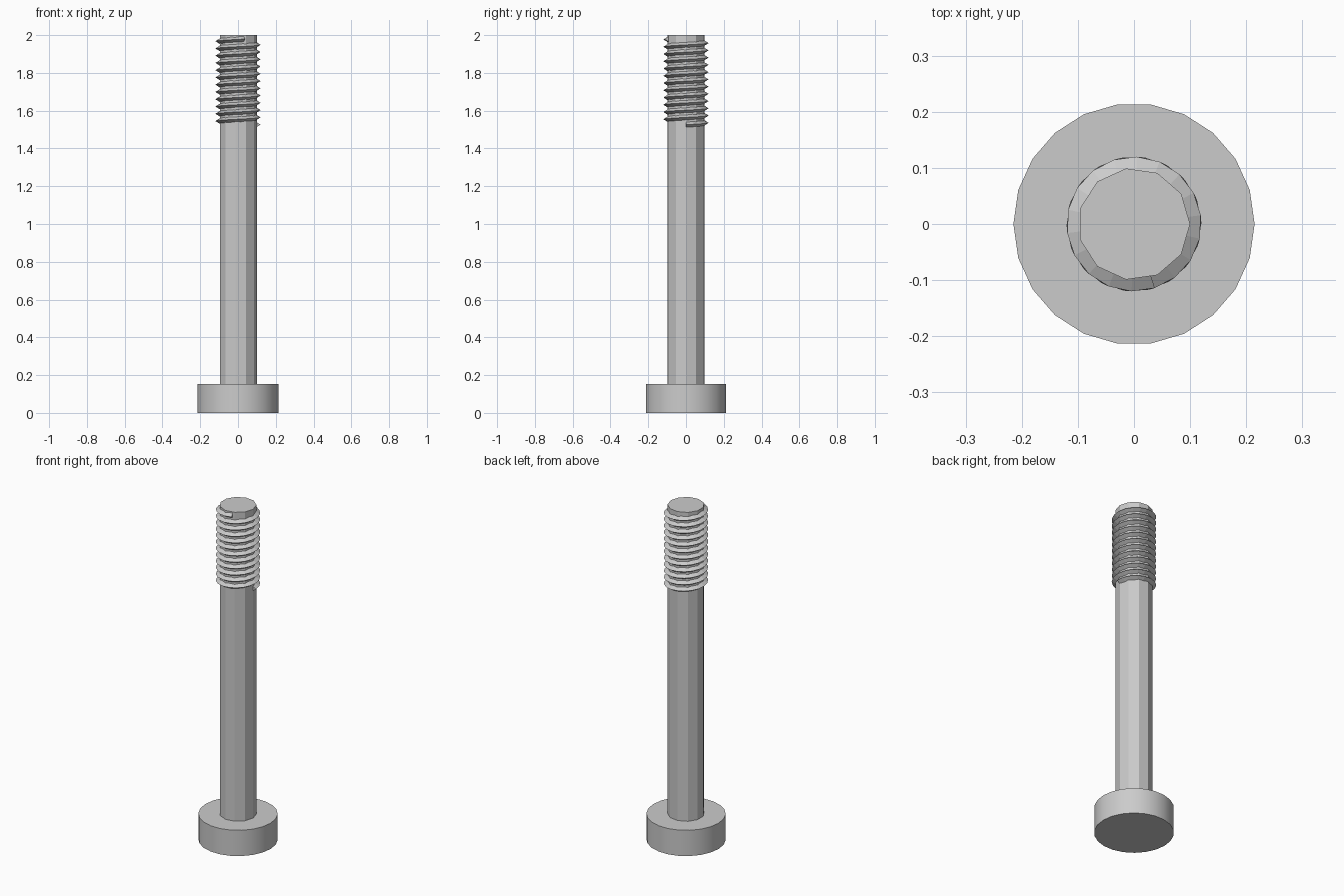
import bpy, bmesh
from math import cos, sin, tau, radians

if "Cube" in bpy.data.objects:
    bpy.data.objects.remove(bpy.data.objects["Cube"])

HEAD_TOP, TOP = 0.154, 2.0

steel = bpy.data.materials.new("grey_steel")
steel.use_nodes = True
GREY = (0.6, 0.6, 0.6, 1)
steel.diffuse_color = GREY
steel.node_tree.nodes["Principled BSDF"].inputs["Base Color"].default_value = GREY


def ring(bm, sides, radius, z, turn=0.0):
    """Closed loop of vertices around the z axis."""
    angles = [turn + tau * i / sides for i in range(sides)]
    return [bm.verts.new((radius * cos(a), radius * sin(a), z)) for a in angles]


def wall(bm, low, high):
    n = len(low)
    for i in range(n):
        j = (i + 1) % n
        bm.faces.new((low[i], low[j], high[j], high[i]))


def finish(bm, name, smooth=False):
    bmesh.ops.recalc_face_normals(bm, faces=bm.faces[:])
    mesh = bpy.data.meshes.new(name)
    bm.to_mesh(mesh)
    bm.free()
    mesh.materials.append(steel)
    obj = bpy.data.objects.new(name, mesh)
    bpy.context.collection.objects.link(obj)
    if smooth:
        bpy.ops.object.select_all(action="DESELECT")
        obj.select_set(True)
        bpy.context.view_layer.objects.active = obj
        bpy.ops.object.shade_smooth_by_angle(angle=radians(25))
    return obj


# Round head with a hexagonal socket sunk into its underside
bm = bmesh.new()
rim_low = ring(bm, 22, 0.215, 0)
rim_high = ring(bm, 22, 0.215, HEAD_TOP)
hex_mouth = ring(bm, 6, 0.086, 0, tau / 12)
hex_floor = ring(bm, 6, 0.086, 0.1, tau / 12)
wall(bm, rim_low, rim_high)
wall(bm, hex_mouth, hex_floor)
bm.faces.new(rim_high)
bm.faces.new(hex_floor)
loops = [e for e in bm.edges if all(v.co.z < 0.001 for v in e.verts)]
bmesh.ops.bridge_loops(bm, edges=loops)
finish(bm, "head", smooth=True)

# Faceted shaft
bm = bmesh.new()
foot = ring(bm, 11, 0.1, HEAD_TOP)
tip = ring(bm, 11, 0.1, TOP)
wall(bm, foot, tip)
bm.faces.new(tip)
bm.faces.new(foot)
finish(bm, "shaft")

# Right-handed thread: a triangular section swept along a helix
TURNS, STEPS, PITCH, START = 11.8, 212, 0.0384, 1.526
SECTION = [(0.094, -0.016), (0.12, 0), (0.094, 0.016)]
bm = bmesh.new()
sections = []
for s in range(STEPS + 1):
    t = TURNS * s / STEPS
    a = tau * t
    sections.append([bm.verts.new((r * cos(a), r * sin(a), START + PITCH * t + dz))
                     for r, dz in SECTION])
for one, two in zip(sections, sections[1:]):
    wall(bm, one, two)
bm.faces.new(sections[0])
bm.faces.new(sections[-1])
finish(bm, "thread")
